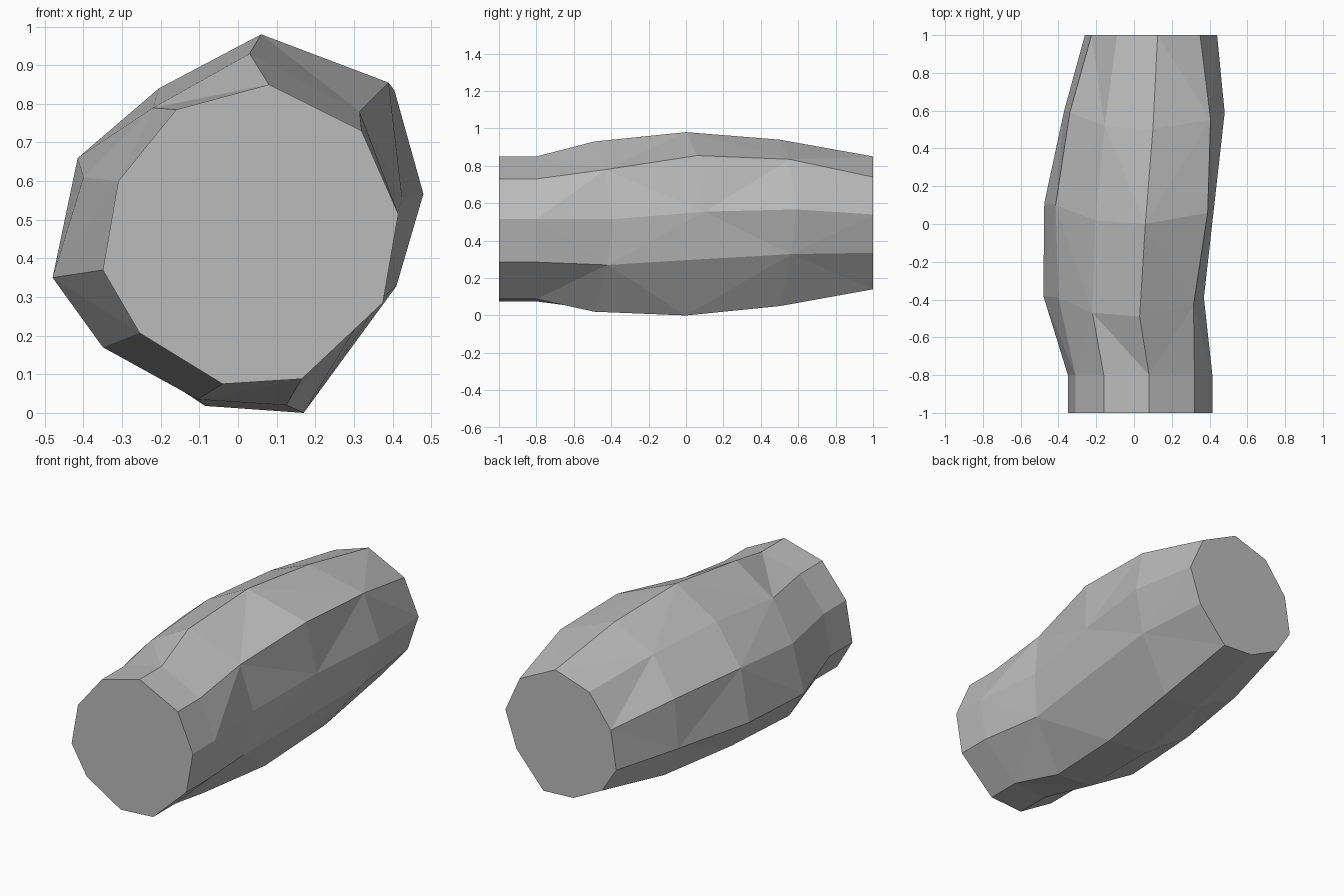
import bpy, bmesh

if "Cube" in bpy.data.objects:
    bpy.data.objects.remove(bpy.data.objects["Cube"])

# Ten-sided rock cross-sections from front to back: (x, z) clockwise from the top
end = [(.08, .85), (.32, .73), (.415, .515), (.375, .285), (.165, .088),
       (-.04, .075), (-.255, .207), (-.35, .37), (-.31, .6), (-.16, .785)]
front_bulge = [(.03, .93), (.315, .78), (.37, .515), (.335, .27), (.125, .02),
               (-.105, .035), (-.35, .17), (-.48, .35), (-.40, .61), (-.22, .79)]
middle = [(.06, .98), (.39, .855), (.425, .555), (.375, .3), (.17, 0),
          (-.085, .018), (-.33, .18), (-.475, .37), (-.415, .66), (-.205, .84)]
back_bulge = [(.10, .94), (.405, .835), (.48, .567), (.41, .328), (.2, .05),
              (-.03, .06), (-.25, .18), (-.37, .38), (-.34, .65), (-.155, .83)]
back = [(.125, .85), (.35, .74), (.44, .54), (.37, .335), (.2, .14),
        (.01, .15), (-.17, .24), (-.26, .38), (-.225, .6), (-.09, .78)]

# Each section leans slightly along the length, most at its sides
lean = [0, .06, .1, .07, 0, 0, .06, .11, .1, .02]
sections = [(end, -1, 0), (end, -.8, 0), (front_bulge, -.49, 1),
            (middle, 0, 1), (back_bulge, .5, .9), (back, 1, 0)]

bm = bmesh.new()
rings = [[bm.verts.new((x, y + lean[i] * k, z)) for i, (x, z) in enumerate(pts)]
         for pts, y, k in sections]

# Faceted sides: plain quads on the collar, alternating triangles behind it
for j in range(len(rings) - 1):
    a, b = rings[j], rings[j + 1]
    for i in range(10):
        n = (i + 1) % 10
        if j == 0:
            bm.faces.new((a[i], a[n], b[n], b[i]))
        elif (i + j) % 2:
            bm.faces.new((a[i], a[n], b[n]))
            bm.faces.new((a[i], b[n], b[i]))
        else:
            bm.faces.new((a[i], a[n], b[i]))
            bm.faces.new((a[n], b[n], b[i]))

# End caps
bm.faces.new(rings[0])
bm.faces.new(rings[-1])
bmesh.ops.recalc_face_normals(bm, faces=bm.faces)

mesh = bpy.data.meshes.new("rock_pillar")
bm.to_mesh(mesh)
bm.free()
grey = bpy.data.materials.new("stone_grey")
grey.diffuse_color = (.5, .5, .5, 1)
grey.use_nodes = True
grey.node_tree.nodes["Principled BSDF"].inputs["Base Color"].default_value = grey.diffuse_color
mesh.materials.append(grey)
rock = bpy.data.objects.new("rock_pillar", mesh)
bpy.context.collection.objects.link(rock)
